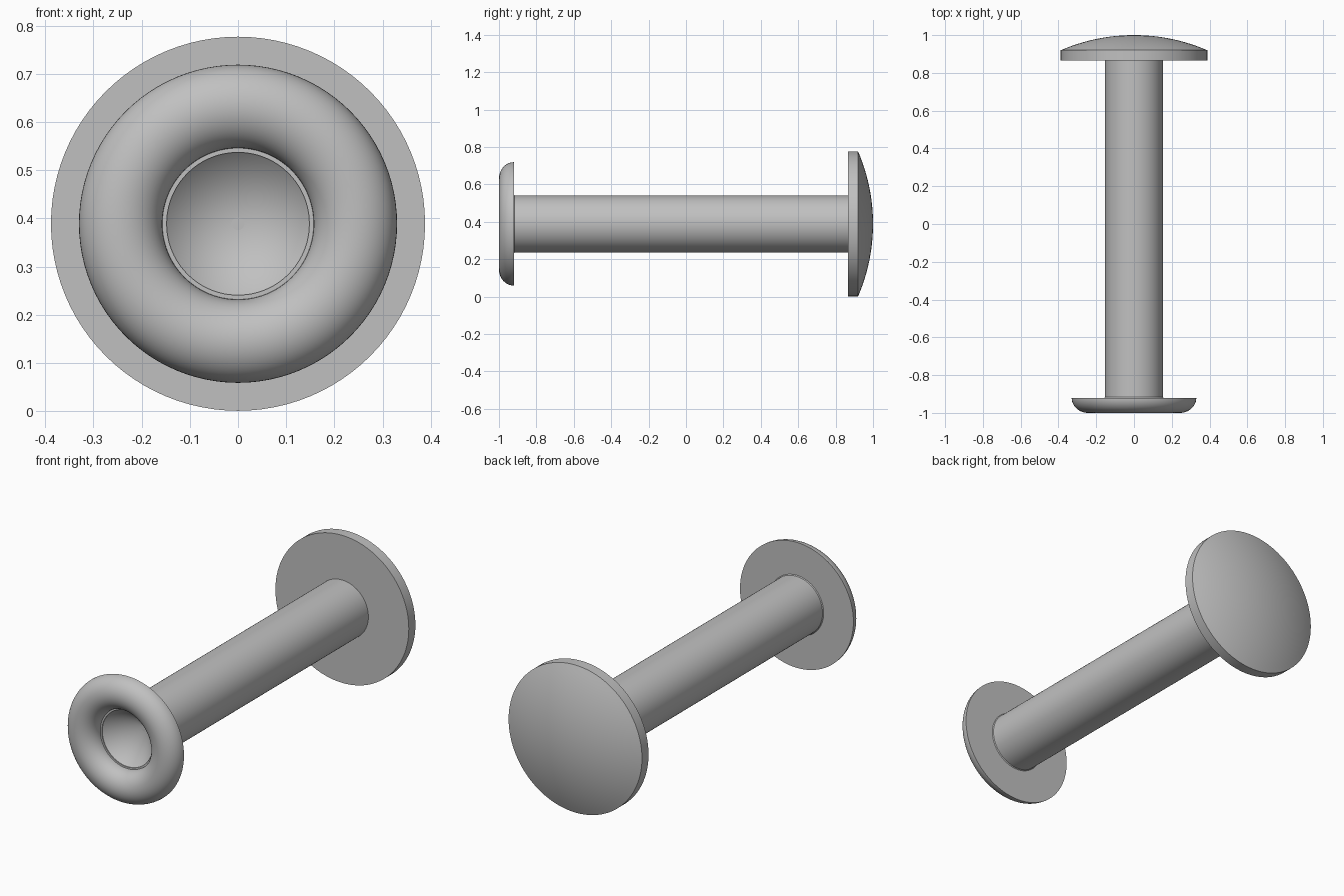
import bpy, bmesh, math

SEGMENTS = 96
AXIS_Z = 0.389
SHAFT_R = 0.153

cube = bpy.data.objects.get("Cube")
if cube:
    bpy.data.objects.remove(cube, do_unlink=True)

# One plain metal grey
steel = bpy.data.materials.new("steel grey")
GREY = (0.53, 0.53, 0.53, 1)
steel.diffuse_color = GREY
steel.use_nodes = True
steel.node_tree.nodes["Principled BSDF"].inputs["Base Color"].default_value = GREY


def lathe(name, profile):
    """Turn (radius, y) points about the long axis; radius 0 makes a cap."""
    bm = bmesh.new()
    verts = [bm.verts.new((r, y, 0)) for r, y in profile]
    edges = [bm.edges.new(pair) for pair in zip(verts, verts[1:])]
    bmesh.ops.spin(bm, geom=verts + edges, cent=(0, 0, 0), axis=(0, 1, 0),
                   angle=math.tau, steps=SEGMENTS, use_merge=True)
    bmesh.ops.remove_doubles(bm, verts=bm.verts, dist=0.0001)
    bmesh.ops.recalc_face_normals(bm, faces=bm.faces)
    mesh = bpy.data.meshes.new(name)
    bm.to_mesh(mesh)
    bm.free()
    mesh.materials.append(steel)
    obj = bpy.data.objects.new(name, mesh)
    obj.location.z = AXIS_Z
    bpy.context.collection.objects.link(obj)
    bpy.ops.object.select_all(action="DESELECT")
    obj.select_set(True)
    bpy.context.view_layer.objects.active = obj
    bpy.ops.object.shade_smooth_by_angle(angle=math.radians(30))
    return obj


# Rolled lip: half-round ring, then a conical dimple with a small flat end
mid_r, half_w, depth, lip_y = 0.2435, 0.0865, 0.08, -0.92
roll = [(mid_r + half_w * math.cos(a), lip_y - depth * math.sin(a))
        for a in (math.pi * i / 24 for i in range(25))]
dimple = [(0.02, lip_y + 0.137), (0, lip_y + 0.137)]
lip_back = [(0, lip_y + 0.15), (SHAFT_R - 0.005, lip_y + 0.004), (SHAFT_R - 0.005, lip_y)]
lathe("rolled_lip", roll + dimple + lip_back + [roll[0]])

# Domed head: flat underside, short straight rim, shallow spherical cap
head_r, rim_y, top_y = 0.388, 0.92, 1.0
rise = top_y - rim_y
ball_r = (head_r ** 2 + rise ** 2) / (2 * rise)
sweep = math.asin(head_r / ball_r)
dome = [(ball_r * math.sin(a), top_y - ball_r * (1 - math.cos(a)))
        for a in (sweep * (1 - i / 12) for i in range(13))]
lathe("domed_head", [(0, 0.865), (head_r, 0.865)] + dome)

# Shaft: open tube between the two heads
lathe("shaft", [(SHAFT_R, lip_y), (SHAFT_R, 0.865)])
